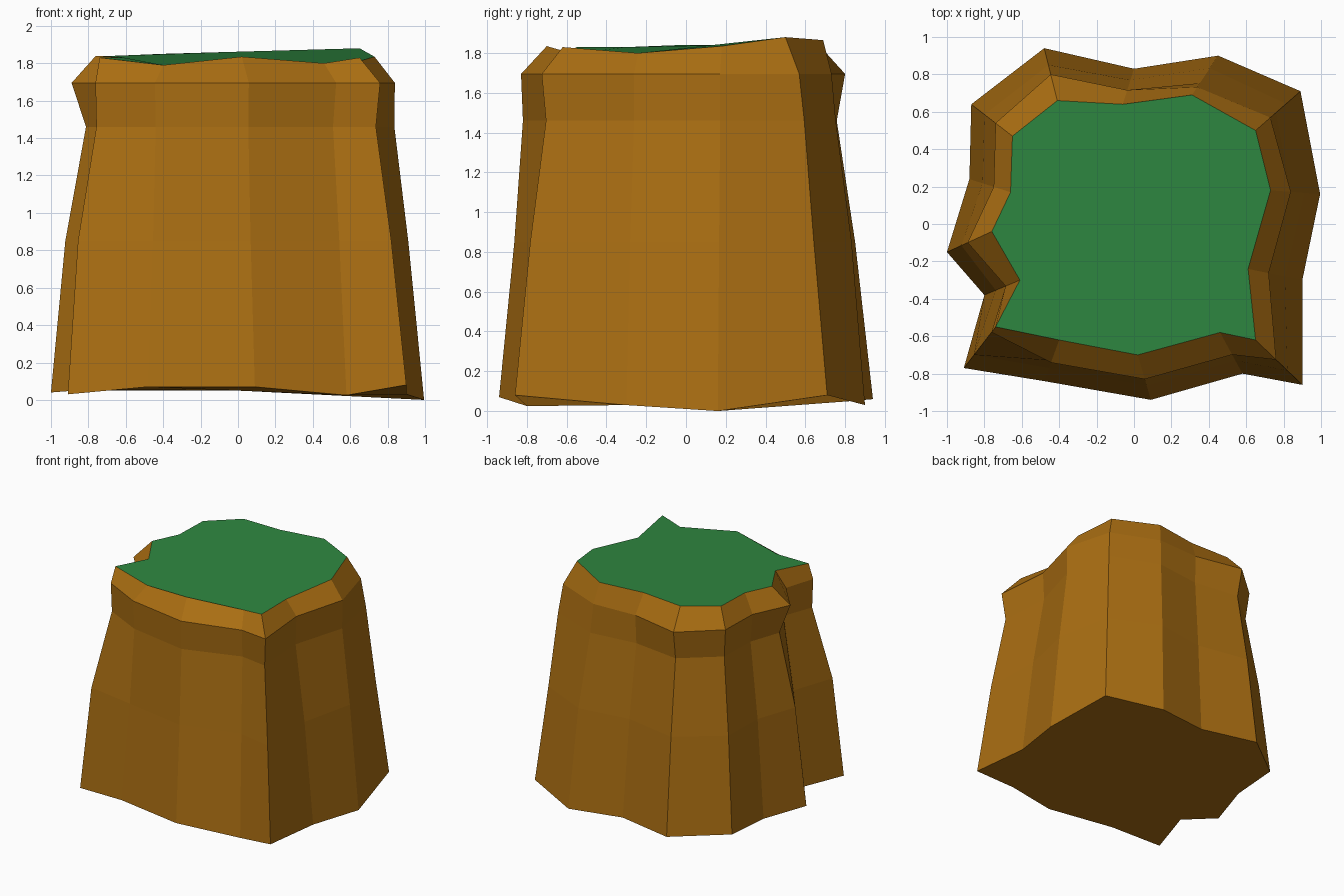
import bpy, bmesh
from mathutils import Vector

if "Cube" in bpy.data.objects:
    bpy.data.objects.remove(bpy.data.objects["Cube"])


def material(name, colour):
    m = bpy.data.materials.new(name)
    m.diffuse_color = (*colour, 1)
    m.use_nodes = True
    m.node_tree.nodes["Principled BSDF"].inputs["Base Color"].default_value = m.diffuse_color
    return m


# Irregular outlines, counter-clockwise from the front left corner
foot = [(-.91, -.77, .03), (-.48, -.84, .07), (.09, -.94, .07), (.58, -.80, .025),
        (.90, -.86, .08), (.90, -.30, .03), (.995, .16, 0), (.89, .71, .08),
        (.45, .90, .03), (0, .83, .05), (-.48, .94, .06), (-.87, .64, .07),
        (-.88, .24, .05), (-1, -.15, .04), (-.80, -.38, .055)]
crown = [(-.74, -.55, 1.83), (-.40, -.62, 1.79), (.02, -.70, 1.835), (.46, -.58, 1.80),
         (.65, -.62, 1.83), (.61, -.24, 1.80), (.73, .18, 1.835), (.65, .50, 1.88),
         (.31, .69, 1.865), (-.06, .64, 1.86), (-.41, .66, 1.85), (-.65, .47, 1.84),
         (-.66, .17, 1.84), (-.76, -.04, 1.84), (-.61, -.30, 1.83)]
# How far the overhanging rim and the neck below it reach from crown to foot
rim = [.13, .55, .54, .54, .44, .38, .41, .33, .2, .4, .5, .41, .41, .54, .4]
neck = [.1, .5, .5, .4, .35, .35, .40, .45, .3, .35, .35, .3, .3, .22, .3]


def ring(factors, z):
    pts = []
    for f, c, k in zip(foot, crown, factors):
        p = Vector(c).lerp(Vector(f), k)
        pts.append((p.x, p.y, z))
    return pts


rings = [foot, ring([.68] * 15, .85), ring(neck, 1.46), ring(rim, 1.695), crown]

# Rock pillar: lofted walls, flat base and grassy top
bm = bmesh.new()
loops = [[bm.verts.new(p) for p in r] for r in rings]
n = len(foot)
for a, b in zip(loops, loops[1:]):
    for i in range(n):
        j = (i + 1) % n
        bm.faces.new((a[i], a[j], b[j], b[i]))
bm.faces.new(loops[0][::-1])
top = bm.faces.new(loops[-1])
top.material_index = 1

mesh = bpy.data.meshes.new("rock_pillar")
bm.to_mesh(mesh)
bm.free()
mesh.materials.append(material("earth brown", (.40, .155, .006)))
mesh.materials.append(material("grass green", (.028, .245, .052)))
bpy.context.collection.objects.link(bpy.data.objects.new("rock_pillar", mesh))
